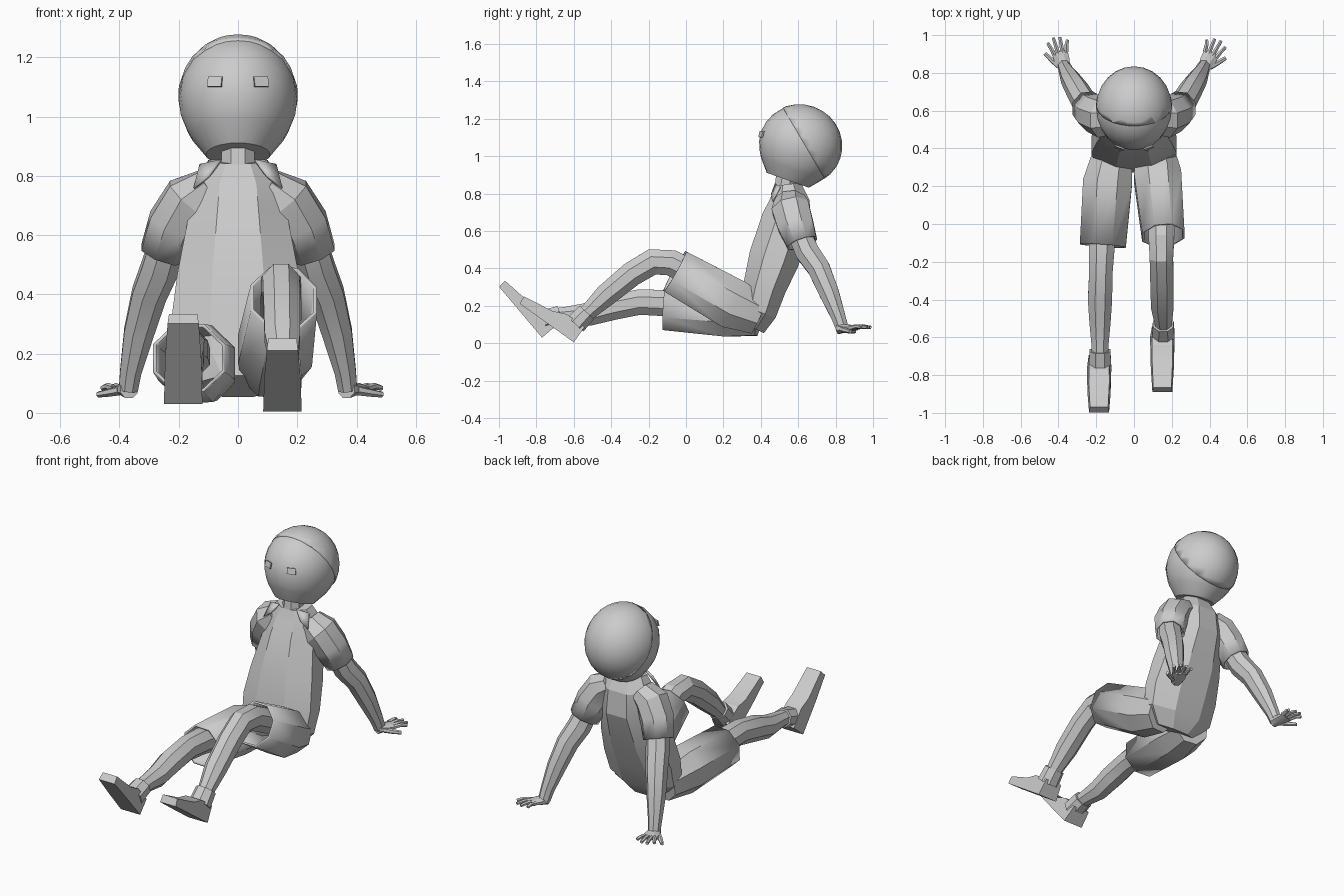
import bpy, bmesh, math
from mathutils import Vector, Matrix

cube = bpy.data.objects.get("Cube")
if cube:
    bpy.data.objects.remove(cube)

grey = bpy.data.materials.new("plain_grey")
grey.use_nodes = True
grey.diffuse_color = (0.6, 0.6, 0.6, 1)
grey.node_tree.nodes["Principled BSDF"].inputs["Base Color"].default_value = (0.6, 0.6, 0.6, 1)


def finish(name, bm, angle=22):
    """Turn a bmesh into a shaded object."""
    bmesh.ops.recalc_face_normals(bm, faces=bm.faces[:])
    mesh = bpy.data.meshes.new(name)
    bm.to_mesh(mesh)
    bm.free()
    mesh.materials.append(grey)
    ob = bpy.data.objects.new(name, mesh)
    bpy.context.collection.objects.link(ob)
    bpy.ops.object.select_all(action='DESELECT')
    ob.select_set(True)
    bpy.context.view_layer.objects.active = ob
    bpy.ops.object.shade_smooth_by_angle(angle=math.radians(angle))
    return ob


def loft(name, stations, sides=8, hollow=False):
    """Faceted tube through stations (x, y, z, half width, half depth)."""
    bm = bmesh.new()
    centres = [Vector(s[:3]) for s in stations]
    rings = []
    for i, s in enumerate(stations):
        along = (centres[min(i + 1, len(centres) - 1)] - centres[max(i - 1, 0)]).normalized()
        side = Vector((1, 0, 0))
        side = (side - along * side.dot(along)).normalized()
        depth = along.cross(side)
        k = 1 / math.cos(math.pi / sides)
        ring = []
        for j in range(sides):
            a = (j + 0.5) * math.tau / sides
            ring.append(bm.verts.new(centres[i] + side * (s[3] * k * math.cos(a))
                                     + depth * (s[4] * k * math.sin(a))))
        rings.append(ring)
    for a, b in zip(rings, rings[1:]):
        for j in range(sides):
            n = (j + 1) % sides
            bm.faces.new((a[j], a[n], b[n], b[j]))
    bm.faces.new(rings[0])
    if not hollow:
        bm.faces.new(rings[-1])
    ob = finish(name, bm)
    if hollow:
        mod = ob.modifiers.new("cloth", 'SOLIDIFY')
        mod.thickness = 0.012
    return ob


# Torso and neck
loft("shirt", [(0, .345, .09, .13, .08), (0, .385, .17, .215, .1), (0, .42, .3, .225, .115),
               (0, .47, .45, .205, .135), (0, .54, .66, .165, .135),
               (0, .555, .77, .15, .105), (0, .545, .85, .1, .07)])
loft("neck", [(0, .525, .8, .055, .055), (0, .54, .92, .055, .055)])

# Shorts, one raised leg and one lowered leg
loft("left_shorts_leg", [(.11, .39, .15, .1, .105), (.125, .25, .21, .125, .135),
                         (.155, -.06, .385, .112, .122)], hollow=True)
loft("right_shorts_leg", [(-.11, .39, .14, .1, .1), (-.14, .22, .165, .13, .13),
                          (-.165, -.115, .185, .122, .115)], hollow=True)
loft("left_leg", [(.145, .1, .34, .07, .07), (.145, -.08, .43, .068, .07),
                  (.145, -.18, .435, .062, .07), (.148, -.29, .37, .062, .066),
                  (.15, -.43, .255, .06, .06), (.155, -.52, .17, .045, .045),
                  (.155, -.58, .11, .042, .042)])
loft("right_leg", [(-.165, .05, .19, .07, .07), (-.17, -.12, .215, .068, .07),
                   (-.175, -.25, .22, .062, .068), (-.18, -.4, .19, .064, .068),
                   (-.18, -.52, .155, .056, .062), (-.18, -.64, .15, .045, .045),
                   (-.18, -.74, .14, .042, .042)])
loft("left_shoe_collar", [(.155, -.53, .165, .055, .052), (.155, -.59, .1, .06, .056)])
loft("right_shoe_collar", [(-.18, -.67, .15, .055, .052), (-.18, -.76, .12, .06, .056)])


def shoe(name, heel, angle):
    """Wedge shoe: a side profile swept across x, tapering to the toe."""
    profile = [(0, 0), (.2, 0), (.355, 0), (.36, .045), (.19, .07), (.12, .1), (0, .1)]
    toe = Vector((0, -math.cos(angle), math.sin(angle)))
    up = Vector((0, math.sin(angle), math.cos(angle)))
    bm = bmesh.new()
    sides = []
    for sign in (-1, 1):
        sides.append([bm.verts.new(Vector(heel) + toe * t + up * u
                      + Vector((sign * (.065 - .065 * t * t * 1.5 - .1 * u), 0, 0)))
                      for t, u in profile])
    for s in sides:
        bm.faces.new(s)
    for j in range(len(profile)):
        n = (j + 1) % len(profile)
        bm.faces.new((sides[0][j], sides[0][n], sides[1][n], sides[1][j]))
    finish(name, bm)


shoe("left_shoe", (.15, -.6, .005), .62)
shoe("right_shoe", (-.185, -.77, .03), .87)

# Arms, sleeves and hands
for label, s, aim in (("left", 1, .46), ("right", -1, .24)):
    loft(label + "_sleeve", [(s * .1, .555, .765, .06, .08), (s * .165, .56, .72, .085, .1),
                             (s * .215, .585, .635, .088, .096),
                             (s * .25, .62, .535, .08, .083)], hollow=True)
    loft(label + "_arm", [(s * .23, .6, .6, .06, .06), (s * .265, .65, .485, .062, .064),
                          (s * .3, .71, .4, .058, .06), (s * .335, .765, .27, .05, .053),
                          (s * .362, .815, .14, .036, .038), (s * .37, .835, .08, .032, .034)])
    # Hand frame: forward points to the fingertips
    fwd = Vector((s * math.sin(aim), math.cos(aim), 0))
    out = Vector((s * math.cos(aim), -math.sin(aim), 0))
    wrist = Vector((s * .37, .825, .08))

    def at(f, o, z, w, d):
        return (*(wrist + fwd * f + out * o + Vector((0, 0, z))), w, d)

    loft(label + "_palm", [at(-.01, 0, 0, .03, .03), at(.04, 0, 0, .04, .02),
                           at(.09, .003, .002, .042, .013)])
    for i in range(4):
        o = (i - 1.5) * .022
        reach = (.14, .165, .17, .15)[i]
        loft(f"{label}_finger_{i + 1}", [at(.08, o, .004, .011, .011),
                                         at(.12, o * 1.3, .01, .01, .01),
                                         at(reach, o * 1.6, .004, .008, .008)], 6)
    loft(label + "_thumb", [at(.02, .025, -.005, .015, .014), at(.06, .055, -.012, .012, .012),
                            at(.1, .08, -.018, .009, .009)], 6)
    # Pointed shirt collar flap
    bm = bmesh.new()
    flap = [bm.verts.new(p) for p in ((s * .06, .475, .855), (s * .13, .5, .84),
                                      (s * .15, .46, .76), (s * .1, .455, .8))]
    bm.faces.new(flap)
    ob = finish(label + "_collar_flap", bm)
    ob.modifiers.new("cloth", 'SOLIDIFY').thickness = 0.01

# Head: rounded dome with a tapered jaw, tilted back
head_frame = (Matrix.Translation((0, .611, 1.06)) @ Matrix.Rotation(-.34, 4, 'X')
              @ Matrix.Diagonal((.94, 1.04, 1, 1)))
profile = [(0, -.2), (.115, -.2), (.168, -.135)]
profile += [(.213 * math.cos(a), .213 * math.sin(a))
            for a in (math.radians(-30 + 15 * i) for i in range(8))]
bm = bmesh.new()
segments = 24
rings = [[bm.verts.new((r * math.cos(j * math.tau / segments),
                        r * math.sin(j * math.tau / segments), h))
          for j in range(segments)] for r, h in profile + [(0, .213)]]
for a, b in zip(rings, rings[1:]):
    for j in range(segments):
        n = (j + 1) % segments
        bm.faces.new((a[j], a[n], b[n], b[j]))
bmesh.ops.remove_doubles(bm, verts=bm.verts[:], dist=1e-5)
bm.transform(head_frame)
finish("head", bm, 25)

# Hair cap covering the crown and back of the head
bm = bmesh.new()
bmesh.ops.create_uvsphere(bm, u_segments=24, v_segments=14, radius=.217)
bm.transform(head_frame)
bmesh.ops.bisect_plane(bm, geom=bm.verts[:] + bm.edges[:] + bm.faces[:],
                       plane_co=(0, .63, 1.07), plane_no=(0, .85, .5), clear_inner=True)
hair = finish("hair_cap", bm, 25)
hair.modifiers.new("shell", 'SOLIDIFY').thickness = 0.012

# Eyes: thin plates set on the face
for label, s in (("left", 1), ("right", -1)):
    pos = Vector((s * .078, .403, 1.118))
    normal = (pos - Vector((0, .611, 1.06))).normalized()
    bm = bmesh.new()
    bmesh.ops.create_cube(bm, size=1)
    bm.transform(Matrix.Translation(pos) @ normal.to_track_quat('Z', 'Y').to_matrix().to_4x4()
                 @ Matrix.Diagonal((.05, .035, .008, 1)))
    finish(label + "_eye", bm)
